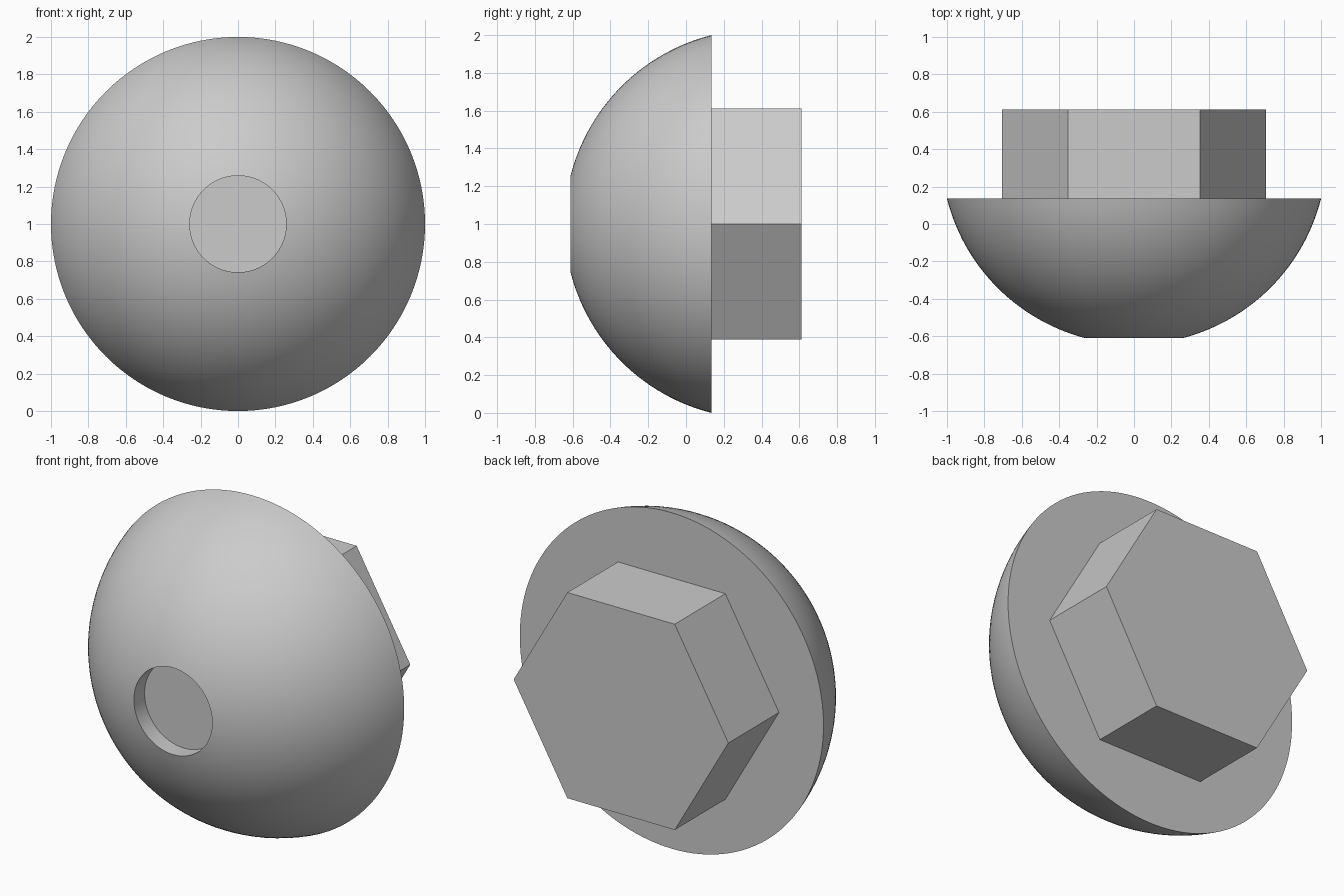
import bpy
import bmesh
from math import sin, cos, asin, pi, radians

if "Cube" in bpy.data.objects:
    bpy.data.objects.remove(bpy.data.objects["Cube"], do_unlink=True)

# One plain grey for the whole fastener
grey = bpy.data.materials.new("plain_grey")
grey.use_nodes = True
colour = (0.6, 0.6, 0.6, 1)
grey.diffuse_color = colour
grey.node_tree.nodes["Principled BSDF"].inputs["Base Color"].default_value = colour

AXIS_Z = 1.0


def lathe(name, profile, sides):
    """Turn (radius, y) points about the y axis and close both ends."""
    bm = bmesh.new()
    rings = []
    for radius, y in profile:
        angles = [2 * pi * i / sides for i in range(sides)]
        rings.append([bm.verts.new((radius * cos(a), y, AXIS_Z + radius * sin(a)))
                      for a in angles])
    for lower, upper in zip(rings, rings[1:]):
        for i in range(sides):
            j = (i + 1) % sides
            bm.faces.new((lower[i], lower[j], upper[j], upper[i]))
    bm.faces.new(rings[0])
    bm.faces.new(rings[-1])
    bmesh.ops.recalc_face_normals(bm, faces=bm.faces)
    mesh = bpy.data.meshes.new(name)
    bm.to_mesh(mesh)
    bm.free()
    mesh.materials.append(grey)
    obj = bpy.data.objects.new(name, mesh)
    bpy.context.collection.objects.link(obj)
    return obj


# Domed head: a spherical cap with a shallow round recess in its front
rim_y, hole_radius, hole_floor = 0.135, 0.258, -0.51
sphere_y, sphere_radius = 0.388, 1.0315
start = asin(hole_radius / sphere_radius)
end = pi / 2 - asin((sphere_y - rim_y) / sphere_radius)
steps = 28
arc = []
for i in range(steps + 1):
    t = start + (end - start) * i / steps
    arc.append((sphere_radius * sin(t), sphere_y - sphere_radius * cos(t)))
dome = lathe("domed_head", [(hole_radius, hole_floor)] + arc, 128)

# Hexagonal boss on the flat back, set slightly into the head
lathe("hex_boss", [(0.707, rim_y - 0.02), (0.707, 0.611)], 6)

# Smooth dome with crisp rims
bpy.ops.object.select_all(action="DESELECT")
dome.select_set(True)
bpy.context.view_layer.objects.active = dome
bpy.ops.object.shade_smooth_by_angle(angle=radians(30))
